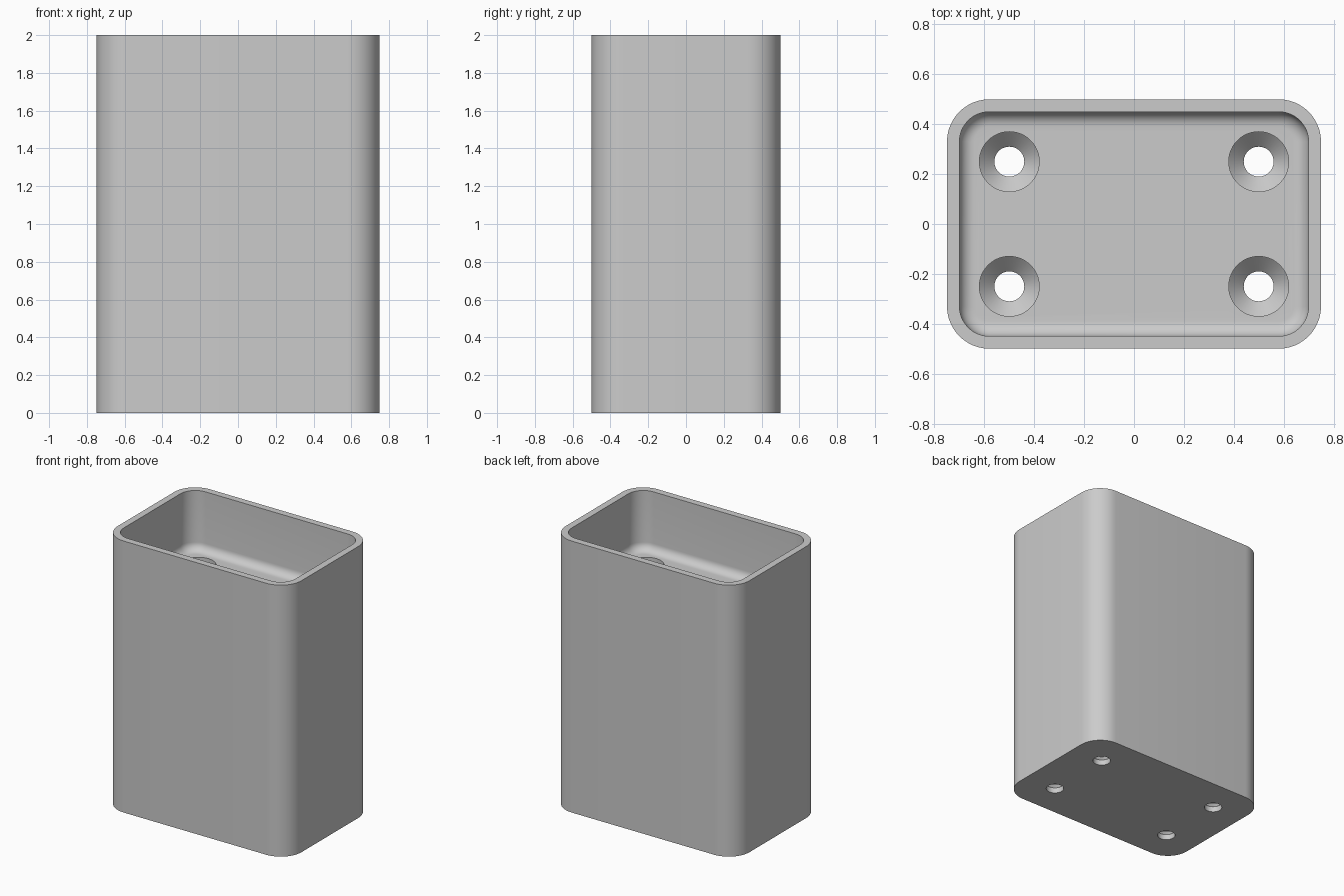
import bpy, bmesh
from math import sin, cos, pi, radians

cube = bpy.data.objects.get("Cube")
if cube:
    bpy.data.objects.remove(cube, do_unlink=True)

WIDTH, DEPTH, HEIGHT = 1.5, 1.0, 2.0
WALL, CORNER, FILLET = 0.05, 0.17, 0.06
FLOOR = 1.56
STEPS = 12

grey = bpy.data.materials.new("plain grey")
grey.use_nodes = True
grey.diffuse_color = (0.6, 0.6, 0.6, 1)
grey.node_tree.nodes["Principled BSDF"].inputs["Base Color"].default_value = (0.6, 0.6, 0.6, 1)


def rounded_ring(bm, inset, z):
    """Rounded rectangle of vertices, shrunk from the outside by inset."""
    r = CORNER - inset
    cx, cy = WIDTH / 2 - CORNER, DEPTH / 2 - CORNER
    ring = []
    for quarter, (sx, sy) in enumerate([(1, 1), (-1, 1), (-1, -1), (1, -1)]):
        for i in range(STEPS + 1):
            a = (quarter + i / STEPS) * pi / 2
            ring.append(bm.verts.new((sx * cx + r * cos(a), sy * cy + r * sin(a), z)))
    return ring


def circle_ring(bm, x, y, r, z, count=48):
    return [bm.verts.new((x + r * cos(2 * pi * i / count), y + r * sin(2 * pi * i / count), z))
            for i in range(count)]


def skin(bm, rings):
    """Bridge the rings in order and cap both ends."""
    for a, b in zip(rings, rings[1:]):
        n = len(a)
        for i in range(n):
            j = (i + 1) % n
            bm.faces.new((a[i], a[j], b[j], b[i]))
    bm.faces.new(rings[0][::-1])
    bm.faces.new(rings[-1])


def make_object(name, bm):
    bmesh.ops.recalc_face_normals(bm, faces=bm.faces)
    mesh = bpy.data.meshes.new(name)
    bm.to_mesh(mesh)
    bm.free()
    mesh.materials.append(grey)
    obj = bpy.data.objects.new(name, mesh)
    bpy.context.collection.objects.link(obj)
    return obj


# Body: outer wall, flat rim, inner wall and filleted floor
bm = bmesh.new()
rings = [rounded_ring(bm, 0, 0), rounded_ring(bm, 0, HEIGHT), rounded_ring(bm, WALL, HEIGHT)]
for i in range(9):
    a = i / 8 * pi / 2
    rings.append(rounded_ring(bm, WALL + FILLET * (1 - cos(a)), FLOOR + FILLET * (1 - sin(a))))
skin(bm, rings)
body = make_object("container_body", bm)

# Screw holes: narrow at the base, countersunk above
bm = bmesh.new()
hole_profile = [(0.06, -0.1), (0.06, 0.04), (0.12, 0.1), (0.12, FLOOR + 0.1)]
for x in (-0.5, 0.5):
    for y in (-0.25, 0.25):
        skin(bm, [circle_ring(bm, x, y, r, z) for r, z in hole_profile])
cutter = make_object("screw_hole_cutter", bm)
cutter.hide_render = True

cut = body.modifiers.new("screw_holes", 'BOOLEAN')
cut.operation = 'DIFFERENCE'
cut.solver = 'EXACT'
cut.object = cutter

bpy.ops.object.select_all(action='DESELECT')
body.select_set(True)
bpy.context.view_layer.objects.active = body
bpy.ops.object.modifier_apply(modifier=cut.name)
bpy.data.objects.remove(cutter, do_unlink=True)
bpy.ops.object.shade_smooth_by_angle(angle=radians(30))
